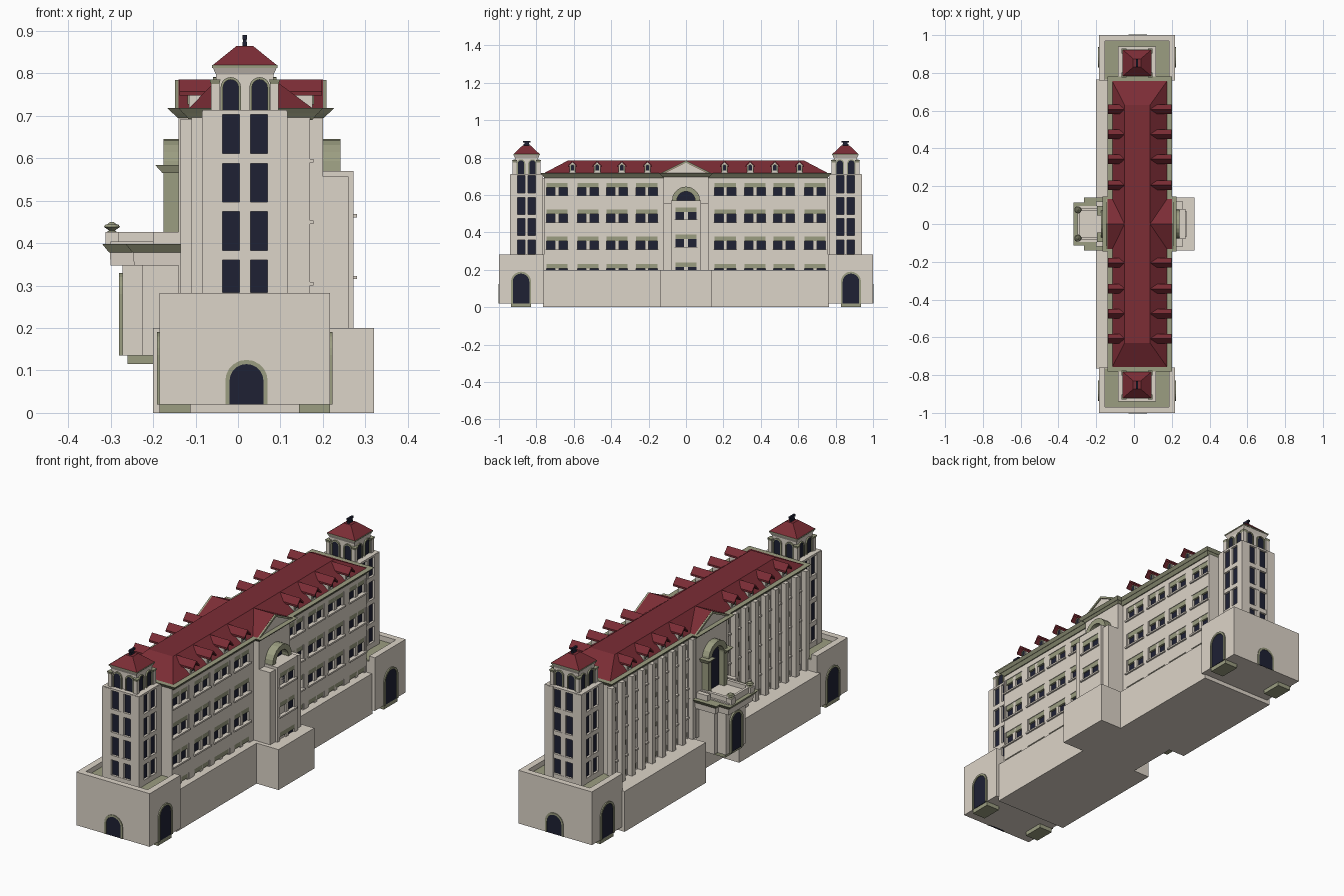
import bpy, bmesh
from math import sin, cos, pi
from mathutils import Matrix

if "Cube" in bpy.data.objects:
    bpy.data.objects.remove(bpy.data.objects["Cube"])

COL = {"cream": (0.72, 0.66, 0.58, 1), "green": (0.33, 0.34, 0.22, 1),
       "red": (0.20, 0.026, 0.036, 1), "navy": (0.013, 0.015, 0.034, 1)}
MAT = {}
for k, c in COL.items():
    MAT[k] = bpy.data.materials.new(k)
    MAT[k].diffuse_color = c
parts = {}


def part(name, mat):
    return parts.setdefault((name, mat), bmesh.new())


def loft(name, mat, a, b):
    """Closed solid between two matching outlines."""
    bm = part(name, mat)
    va, vb = [bm.verts.new(p) for p in a], [bm.verts.new(p) for p in b]
    n = len(va)
    bm.faces.new(va)
    bm.faces.new(vb[::-1])
    for i in range(n):
        bm.faces.new((va[i], vb[i], vb[(i + 1) % n], va[(i + 1) % n]))


def rect(r, z):
    x0, x1, y0, y1 = r
    return [(x0, y0, z), (x1, y0, z), (x1, y1, z), (x0, y1, z)]


def taper(name, mat, r0, z0, r1, z1):
    loft(name, mat, rect(r0, z0), rect(r1, z1))


def box(name, mat, x0, x1, y0, y1, z0, z1):
    taper(name, mat, (x0, x1, y0, y1), z0, (x0, x1, y0, y1), z1)


def grow(r, d):
    return (r[0] - d, r[1] + d, r[2] - d, r[3] + d)


def prism(name, mat, pts, axis, a, b):
    f = (lambda p, t: (t, p[0], p[1])) if axis == "x" else (lambda p, t: (p[0], t, p[1]))
    loft(name, mat, [f(p, a) for p in pts], [f(p, b) for p in pts])


def arch(c, w, z0, top, n=10):
    r = w / 2
    return [(c + r, z0)] + [(c + r * cos(pi * i / n), top - r + r * sin(pi * i / n))
                            for i in range(n + 1)] + [(c - r, z0)]


def arch_ring(name, mat, c, w, z0, top, t, axis, a, b):
    o, i = arch(c, w, z0, top), arch(c, w - 2 * t, z0, top - t)
    for k in range(len(o) - 1):
        if k == 0 or k == len(o) - 2 or o[k] != o[k + 1]:
            prism(name, mat, [o[k], o[k + 1], i[k + 1], i[k]], axis, a, b)


ROWS = [(0.2, 0.232), (0.30, 0.378), (0.445, 0.523), (0.59, 0.665)]


def window_wall(name, xi, xo, ya, yb, cols, w, rows, ztop, mull, d):
    """Wall skin with recessed windows; xi inner face, xo outer face, d outward sign."""
    z = 0.2
    for a, b in rows + [(ztop, ztop)]:
        if a > z:
            box(name, "cream", xi, xo, ya, yb, z, a)
        z = b
    edges = [ya] + [e for c in cols for e in (c - w / 2, c + w / 2)] + [yb]
    for a, b in rows:
        for i in range(0, len(edges), 2):
            box(name, "cream", xi, xo, edges[i], edges[i + 1], a, b)
        for c in cols:
            y0, y1 = c - w / 2, c + w / 2
            box("window_panes", "navy", xi - d * .002, xi + d * .002, y0, y1, a, b)
            box("window_lintels", "green", xi, xo - d * .003, y0, y1, b - 0.024, b)
            if a > 0.2:
                box("window_sills", "cream", xi, xo + d * .008, y0 - .004, y1 + .004, a, a + .008)
            if mull:
                box("window_mullions", "cream", xi, xo - d * .003, c - .01, c + .01, a, b)
                for e in (y0 + .003, y1 - .003):
                    box("window_mullions", "cream", xi, xo - d * .002, e - .003, e + .003, a, b)


# Base with a notch under the porch
box("base", "cream", -0.11, 0.2, -0.765, 0.765, 0, 0.2)
box("base_front_block", "cream", 0.2, 0.32, -0.14, 0.14, 0, 0.2)
# Main block core and cornice
box("main_core", "cream", -0.095, 0.155, -0.76, 0.76, 0.2, 0.7)
R = (-0.115, 0.175, -0.755, 0.755)
taper("main_cornice", "green", R, 0.69, grow(R, 0.012), 0.705)
taper("main_cornice", "green", grow(R, 0.014), 0.705, grow(R, 0.025), 0.718)
taper("main_roof", "red", (-0.115, 0.175, -0.757, 0.757), 0.718, (-0.05, 0.085, -0.63, 0.63), 0.785)

PAIRS = [0.21, 0.369, 0.524, 0.69]
for s in (-1, 1):
    lo, hi = sorted((s * 0.12, s * 0.76))
    box("base_wing", "cream", -0.2, -0.11, *sorted((s * 0.13, s * 0.765)), 0, 0.2)
    window_wall("right_wall", 0.155, 0.17, lo, hi, sorted(s * p for p in PAIRS), 0.125, ROWS, 0.7, True, 1)
    # Left wall: narrow windows between tall pilasters
    cols = sorted(s * (0.165 + 0.079 * i) for i in range(8))
    window_wall("left_wall", -0.095, -0.11, lo, hi, cols, 0.036, ROWS, 0.7, False, -1)
    for i in range(9):
        c = s * (0.1265 + 0.079 * i)
        box("left_pilasters", "cream", -0.135, -0.108, c - .013, c + .013, 0.2, 0.692)
    # Dormers on both slopes
    for yc in (0.206, 0.343, 0.475, 0.607):
        c = s * yc
        for d in (-1, 1):
            X = lambda u: 0.03 + d * u
            box("dormer_bodies", "cream", X(0.05), X(0.145), c - .017, c + .017, 0.718, 0.758)
            prism("dormer_bodies", "cream", [(c - .017, .757), (c + .017, .757), (c, .776)], "x", X(.05), X(.145))
            for e in (-1, 1):
                prism("dormer_roofs", "red", [(c, .785), (c + e * .025, .757), (c + e * .025, .748), (c, .775)],
                      "x", X(0.06), X(0.168))
            prism("dormer_windows", "navy", arch(c, .018, .73, .762, 6), "x", X(.14), X(.147))
            arch_ring("dormer_window_frames", "green", c, .026, .727, .766, .004, "x", X(.14), X(.149))

# Centre bay with gables on both faces
box("centre_bay", "cream", -0.14, 0.2, -0.12, 0.12, 0.2, 0.7)
C = (-0.142, 0.202, -0.122, 0.122)
taper("centre_cornice", "green", C, 0.695, grow(C, 0.01), 0.705)
taper("centre_cornice", "green", grow(C, 0.012), 0.705, grow(C, 0.024), 0.718)
prism("gable_roof", "red", [(-.132, .718), (.132, .718), (0, .785)], "x", -0.14, 0.2)
for d in (-1, 1):
    X = lambda u: 0.03 + d * u
    prism("pediment", "cream", [(-.11, .718), (.11, .718), (0, .773)], "x", X(.16), X(.172))
    for e in (-1, 1):
        prism("pediment_trim", "green", [(0, .784), (e * .132, .718), (e * .112, .718), (0, .773)],
              "x", X(.16), X(.178))

# Right-hand projecting bay with window column and arch above
box("bay_shoulders", "cream", 0.2, 0.26, -0.12, 0.12, 0.2, 0.557)
box("bay_core", "cream", 0.2, 0.262, -0.08, 0.08, 0.2, 0.57)
window_wall("bay_wall", 0.26, 0.272, -0.08, 0.08, [0], 0.125,
            [(0.2, 0.24), (0.315, 0.388), (0.46, 0.533)], 0.57, True, 1)
arch_ring("right_arch_frame", "green", 0, 0.15, 0.5, 0.645, 0.026, "x", 0.2, 0.242)
prism("right_arch_window", "navy", arch(0, .1, .5, .62), "x", 0.2, 0.206)

# Left-hand tall arch with imposts
arch_ring("left_arch_frame", "green", 0, 0.15, 0.4, 0.645, 0.026, "x", -0.14, -0.175)
prism("left_arch_window", "navy", arch(0, .1, .4, .62), "x", -0.14, -0.146)
for s in (-1, 1):
    y0, y1 = sorted((s * 0.045, s * 0.095))
    taper("arch_imposts", "green", (-0.178, -0.13, y0 + .008, y1 - .008), 0.565, (-0.195, -0.13, y0, y1), 0.584)

# Porch
box("porch_body", "cream", -0.272, -0.11, -0.075, 0.075, 0.135, 0.35)
box("porch_shoulders", "cream", -0.225, -0.11, -0.1, 0.1, 0.135, 0.35)
box("porch_step", "green", -0.26, -0.11, -0.065, 0.065, 0.115, 0.135)
arch_ring("porch_door_frame", "green", 0, 0.1, 0.135, 0.33, 0.012, "x", -0.27, -0.28)
prism("porch_door", "navy", arch(0, .078, .135, .319), "x", -0.27, -0.275)
for r in ((-0.29, -0.11, -0.085, 0.085), (-0.235, -0.11, -0.11, 0.11)):
    taper("porch_canopy", "cream", grow(r, 0.01), 0.347, grow(r, 0.012), 0.378)
    taper("porch_canopy_trim", "green", grow(r, 0.014), 0.378, grow(r, 0.03), 0.398)
box("balcony_floor", "cream", -0.3, -0.14, -0.095, 0.095, 0.398, 0.404)
for s in (-1, 1):
    box("balcony_rail", "cream", -0.285, -0.14, *sorted((s * .07, s * .085)), 0.4, 0.426)
    box("balcony_posts", "cream", -0.312, -0.282, *sorted((s * .06, s * .09)), 0.398, 0.426)
    box("balcony_blocks", "cream", -0.2, -0.14, *sorted((s * .095, s * .118)), 0.398, 0.426)
    for r1, r2, z0, z1 in ((.012, .007, .426, .43), (.007, .019, .43, .438), (.019, .015, .438, .444), (.011, .004, .444, .45)):
        bmesh.ops.create_cone(part("urns", "green"), cap_ends=True, segments=12, radius1=r1, radius2=r2,
                              depth=z1 - z0, matrix=Matrix.Translation((-0.297, s * 0.075, (z0 + z1) / 2)))
box("balcony_rail", "cream", -0.3, -0.288, -0.07, 0.07, 0.4, 0.426)

# End podiums, towers and belfries
for s in (-1, 1):
    Y = lambda a, b: sorted((s * a, s * b))
    box("podium", "cream", -0.185, 0.217, *Y(0.76, 1.0), 0.02, 0.255)
    box("podium_floor", "green", -0.16, 0.192, *Y(0.765, 0.975), 0.25, 0.258)
    for x0, x1 in ((-0.185, -0.153), (0.185, 0.217)):
        box("podium_parapet", "cream", x0, x1, *Y(0.76, 1.0), 0.25, 0.283)
    box("podium_parapet", "cream", -0.185, 0.217, *Y(0.97, 1.0), 0.25, 0.283)
    for x, d in ((-0.185, -1), (0.217, 1)):
        box("door_steps", "green", x, x - d * 0.073, *Y(0.83, 0.935), 0, 0.02)
        arch_ring("side_door_frames", "green", s * .882, .108, .02, .19, .01, "x", x - d * .01, x + d * .006)
        prism("side_doors", "navy", arch(s * .882, .09, .02, .181), "x", x - d * .01, x + d * .002)
    arch_ring("end_door_frames", "green", 0.02, .104, .02, .127, .01, "y", s * .99, s * 1.0)
    arch_ring("end_door_frames", "green", 0.02, .1, .02, .125, .01, "y", s * .99, s * 1.003)
    prism("end_doors", "navy", arch(0.02, .086, .02, .118), "y", s * .99, s * 1.001)
    # Tower: dark core, cream posts and bands
    y0, y1 = Y(0.765, 0.94)
    yc, xc = (y0 + y1) / 2, 0.016
    box("tower_glass", "navy", -0.073, 0.105, y0 + .012, y1 - .012, 0.25, 0.705)
    for x0, x1 in ((-0.085, -0.037), (0.069, 0.117)):
        for a, b in ((y0, y0 + .039), (y1 - .039, y1)):
            box("tower_posts", "cream", x0, x1, a, b, 0.25, 0.71)
    box("tower_posts", "cream", 0.003, 0.03, y0 + .002, y1 - .002, 0.25, 0.71)
    box("tower_posts", "cream", -0.083, 0.115, yc - .009, yc + .009, 0.25, 0.71)
    for a, b in ((0.25, 0.284), (0.36, 0.383), (0.475, 0.497), (0.588, 0.611), (0.703, 0.713)):
        box("tower_bands", "cream", -0.084, 0.116, y0 + .001, y1 - .001, a, b)
    # Belfry
    B = (xc - .068, xc + .068, yc - .062, yc + .062)
    box("belfry", "cream", *B, 0.71, 0.805)
    for c in (-0.033, 0.035):
        prism("belfry_openings", "navy", arch(xc + c, .036, .713, .785), "y", B[2] - .003, B[3] + .003)
        arch_ring("belfry_arches", "green", xc + c, .048, .713, .791, .006, "y", B[2] - .007, B[3] + .007)
        prism("belfry_openings", "navy", arch(yc + c * .9, .034, .713, .785), "x", B[0] - .003, B[1] + .003)
        arch_ring("belfry_arches", "green", yc + c * .9, .046, .713, .791, .006, "x", B[0] - .007, B[1] + .007)
    for dx in (-1, 1):
        for dy in (-1, 1):
            px, py = xc + dx * .07, yc + dy * .064
            box("belfry_piers", "cream", px - .01, px + .01, py - .01, py + .01, 0.71, 0.775)
            taper("belfry_pier_caps", "green", (px - .01, px + .01, py - .01, py + .01), 0.775,
                  (px - .013, px + .013, py - .013, py + .013), 0.786)
    taper("belfry_cornice", "cream", B, 0.797, grow(B, 0.007), 0.813)
    box("belfry_eaves", "green", *grow(B, 0.009), 0.813, 0.819)
    taper("tower_roof", "red", grow(B, 0.008), 0.819, (xc - .02, xc + .02, yc - .022, yc + .022), 0.864)
    box("finial", "navy", xc - .005, xc + .005, yc - .015, yc + .015, 0.86, 0.874)
    box("finial", "navy", xc - .005, xc + .005, yc - .02, yc + .02, 0.88, 0.89)
    box("finial", "navy", xc - .004, xc + .004, yc - .012, yc + .012, 0.872, 0.882)

# Turn every collected part into an object
for (name, mat), bm in parts.items():
    bmesh.ops.remove_doubles(bm, verts=bm.verts, dist=1e-6) if name == "urns" else None
    bmesh.ops.recalc_face_normals(bm, faces=bm.faces)
    me = bpy.data.meshes.new(name)
    bm.to_mesh(me)
    bm.free()
    me.materials.append(MAT[mat])
    bpy.context.collection.objects.link(bpy.data.objects.new(name, me))

for m in bpy.data.materials:
    if m.users and not m.is_grease_pencil:
        m.use_nodes = True
        m.node_tree.nodes["Principled BSDF"].inputs["Base Color"].default_value = m.diffuse_color
